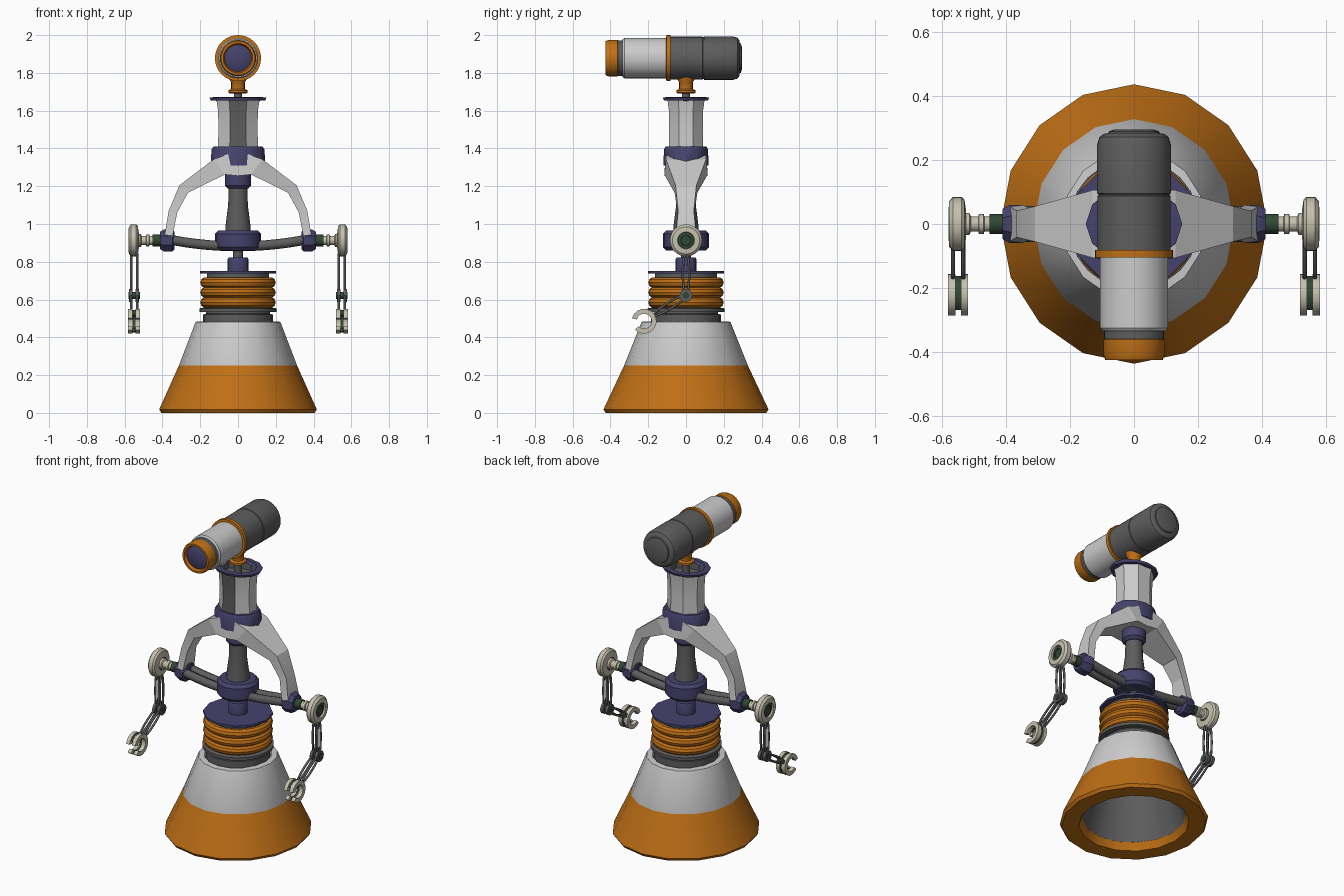
import bpy, bmesh, math
from math import pi, cos, sin

if "Cube" in bpy.data.objects:
    bpy.data.objects.remove(bpy.data.objects["Cube"])


def material(name, r, g, b):
    m = bpy.data.materials.new(name)
    m.diffuse_color = (r, g, b, 1)
    m.use_nodes = True
    m.node_tree.nodes["Principled BSDF"].inputs["Base Color"].default_value = m.diffuse_color
    return m


ORANGE = material("orange", 0.52, 0.16, 0.008)
DARK = material("dark_grey", 0.11, 0.11, 0.11)
WHITE = material("off_white", 0.68, 0.68, 0.68)
BLUE = material("navy", 0.06, 0.055, 0.15)
CREAM = material("cream", 0.56, 0.53, 0.42)
GREEN = material("dark_green", 0.03, 0.065, 0.035)


def finish(name, bm, mat, angle=32):
    bmesh.ops.recalc_face_normals(bm, faces=bm.faces)
    me = bpy.data.meshes.new(name)
    bm.to_mesh(me)
    bm.free()
    me.materials.append(mat)
    me.shade_smooth()
    me.set_sharp_from_angle(angle=math.radians(angle))
    ob = bpy.data.objects.new(name, me)
    bpy.context.collection.objects.link(ob)
    return ob


def lathe(name, profile, mat, n=16, axis="Z", loc=(0, 0, 0), sx=1, sy=1, side=1, phase=0, ring=False):
    """Turn (radius, distance) points round an axis; ring keeps the centre open."""
    if not ring:
        profile = [(0, profile[0][1])] + profile + [(0, profile[-1][1])]
    bm = bmesh.new()
    rows = []
    for r, t in profile:
        row = []
        for i in range(n if r else 1):
            a = 2 * pi * i / n + phase
            u, v, t2 = r * sx * cos(a), r * sy * sin(a), t * side
            p = {"Z": (u, v, t2), "Y": (u, t2, v), "X": (t2, u, v)}[axis]
            row.append(bm.verts.new([p[k] + loc[k] for k in range(3)]))
        rows.append(row)
    for k, a in enumerate(rows):
        b = rows[(k + 1) % len(rows)]
        if len(a) == len(b) == 1:
            continue
        for i in range(n):
            j = (i + 1) % n
            quad = [a[i % len(a)], a[j % len(a)], b[j % len(b)], b[i % len(b)]]
            bm.faces.new(list(dict.fromkeys(quad)))
    return finish(name, bm, mat)


def tube(name, pts, radius, mat, closed=False):
    cu = bpy.data.curves.new(name, "CURVE")
    cu.dimensions = "3D"
    cu.bevel_depth, cu.bevel_resolution, cu.use_fill_caps = radius, 2, True
    sp = cu.splines.new("POLY")
    sp.points.add(len(pts) - 1)
    for q, p in zip(sp.points, pts):
        q.co = (*p, 1)
    sp.use_cyclic_u = closed
    sp.use_smooth = True
    cu.materials.append(mat)
    ob = bpy.data.objects.new(name, cu)
    bpy.context.collection.objects.link(ob)


def claw_plate(name, x, half, centre, r_in, r_out, gap_at, gap, mat, n=14):
    """C-shaped plate in the YZ plane with an opening."""
    bm = bmesh.new()
    rows = []
    for i in range(n + 1):
        a = gap_at + gap + (2 * pi - 2 * gap) * i / n
        rows.append([bm.verts.new((x + h, centre[0] + r * cos(a), centre[1] + r * sin(a)))
                     for r, h in ((r_in, -half), (r_out, -half), (r_out, half), (r_in, half))])
    for a, b in zip(rows, rows[1:]):
        for k in range(4):
            bm.faces.new((a[k], a[(k + 1) % 4], b[(k + 1) % 4], b[k]))
    bm.faces.new(rows[0])
    bm.faces.new(rows[-1])
    finish(name, bm, mat)


# Flared base, open underneath
OVAL = 0.955
lathe("base_skirt", [(.425, 0), (.437, .018), (.328, .25), (.318, .25), (.36, .12), (.305, .045), (.325, 0)],
      ORANGE, sx=OVAL, ring=True)
lathe("base_cone", [(.31, .04), (.328, .25), (.235, .482), (.2, .485), (.19, .46)], WHITE, sx=OVAL, ring=True)
lathe("base_liner", [(.2, .47), (.19, .46), (.306, .045), (.314, .045), (.2, .465)], DARK, sx=OVAL, ring=True)
lathe("base_roof", [(.21, .455), (.21, .47)], DARK, sx=OVAL)

# Bellows and waist
lathe("waist_lower_disc", [(.185, .46), (.185, .52), (.17, .525), (.17, .535)], DARK, n=24)
lathe("waist_upper_disc", [(.205, .535), (.205, .553), (.16, .56)], DARK, n=24)
lathe("bellows_core", [(.165, .55), (.165, .74)], DARK, n=24)
for k in range(3):
    z = .585 + .0525 * k
    lathe(f"bellows_ring_{k + 1}",
          [(.17 + .03 * cos(2 * pi * i / 10), z + .029 * sin(2 * pi * i / 10)) for i in range(10)],
          ORANGE, n=28, ring=True)
lathe("waist_plate", [(.15, .71), (.15, .738), (.2, .738), (.2, .752)], BLUE, n=12)
lathe("waist_socket", [(.056, .75), (.056, .81), (.05, .822)], BLUE)
lathe("waist_rod", [(.026, .81), (.026, .88)], DARK)
lathe("hub", [(.105, .86), (.122, .878), (.122, .948), (.105, .966)], BLUE)
lathe("spine", [(.068, .96), (.065, 1.0), (.052, 1.1), (.05, 1.2)], DARK, n=12)
lathe("spine_collar", [(.055, 1.188), (.07, 1.205), (.07, 1.27)], BLUE)

# Cross arms: a pair of tubes dipping through the hub
for k, y in enumerate((-.03, .03)):
    tube(f"cross_tube_{k + 1}", [(x / 20, y, .882 + .033 * (x / 7) ** 2) for x in range(-7, 8)], .026, DARK)

# Shoulder arch, lofted from (outer x,z, inner x,z, half depth) stations
HALF = [(0, 1.39, 0, 1.255, .115), (.13, 1.342, .07, 1.262, .115), (.31, 1.205, .265, 1.165, .06),
        (.367, 1.07, .322, 1.06, .045), (.39, .93, .347, .93, .06)]
bm = bmesh.new()
rows = []
for s, stations in ((-1, HALF[:0:-1]), (1, HALF)):
    for ox, oz, ix, iz, d in stations:
        rows.append([bm.verts.new(p) for p in
                     ((s * ox, -d * .92, oz), (s * ox, d * .92, oz), (s * ix, d, iz), (s * ix, -d, iz))])
for a, b in zip(rows, rows[1:]):
    for k in range(4):
        bm.faces.new((a[k], a[(k + 1) % 4], b[(k + 1) % 4], b[k]))
bm.faces.new(rows[0])
bm.faces.new(rows[-1])
finish("shoulder_arch", bm, WHITE, 15)

# Upper column with a dark front panel
lathe("column_collar", [(.145, 1.31), (.14, 1.395), (.13, 1.41)], BLUE, n=12, sy=.83)
column = lathe("column", [(.115, 1.4), (.112, 1.5), (.114, 1.6), (.124, 1.66), (.1, 1.66), (.095, 1.6), (.095, 1.4)],
               WHITE, n=8, sy=.86, phase=pi / 8, ring=True)
column.data.materials.append(DARK)
for f in column.data.polygons:
    if f.normal.y < -.9 or math.hypot(f.center.x, f.center.y) < .092 and f.normal.dot(f.center) < 1e-3 + f.normal.z * f.center.z:
        f.material_index = 1
lathe("column_floor", [(.1, 1.58), (.1, 1.62)], DARK, n=8, sy=.86, phase=pi / 8)
lathe("column_rim", [(.112, 1.652), (.145, 1.655), (.151, 1.67), (.115, 1.672), (.1, 1.655)],
      BLUE, n=12, sy=.81, ring=True)

# Neck
lathe("neck_rod", [(.022, 1.6), (.022, 1.7)], DARK)
lathe("neck", [(.04, 1.69), (.05, 1.695), (.05, 1.708), (.036, 1.715), (.036, 1.75), (.055, 1.78), (.055, 1.8)], ORANGE)

# Head: a barrel lying along y, with a recessed lens at the front
HEAD = dict(axis="Y", loc=(0, 0, 1.878), n=32)
lathe("head_barrel", [(.1, -.335), (.107, -.325), (.107, -.09)], WHITE, **HEAD)
lathe("head_ring", [(.1, -.106), (.122, -.104), (.122, -.082), (.1, -.08)], ORANGE, ring=True, **HEAD)
lathe("head_housing", [(.114, -.085), (.114, .088), (.111, .09), (.111, .094), (.115, .096), (.115, .25),
                       (.108, .272), (.095, .282), (.08, .284), (.078, .29), (.06, .296)], DARK, **HEAD)
lathe("head_step", [(.094, -.36), (.094, -.33)], DARK, **HEAD)
lathe("head_cap", [(.088, -.355), (.096, -.362), (.096, -.41), (.09, -.425), (.078, -.425), (.07, -.405), (.07, -.355)],
      ORANGE, ring=True, **HEAD)
lathe("lens", [(.071, -.38), (.071, -.408), (.05, -.417), (.025, -.421)], BLUE, **HEAD)

# Arms, one per side
Z = .913
JOINT, HAND = (0, .622), (-.222, .485)
for s, tag in ((-1, "left"), (1, "right")):
    arm = dict(axis="X", loc=(0, 0, Z), side=s)
    lathe(f"{tag}_shoulder", [(.048, .335), (.064, .348), (.064, .39), (.05, .412)], BLUE, n=8, phase=pi / 8, **arm)
    lathe(f"{tag}_axle", [(.031, .4), (.031, .452)], GREEN, **arm)
    lathe(f"{tag}_spacer", [(.024, .45), (.024, .468), (.031, .47), (.031, .485), (.024, .487), (.024, .51),
                            (.034, .515), (.034, .53)], CREAM, **arm)
    lathe(f"{tag}_wheel", [(.04, .525), (.075, .53), (.085, .54), (.085, .566), (.072, .578), (.045, .58), (.042, .56)],
          CREAM, n=24, ring=True, **arm)
    lathe(f"{tag}_wheel_hub", [(.043, .528), (.043, .57), (.028, .572), (.026, .566)], GREEN, n=20, **arm)

    # Linked chain: two pairs of slim oval loops
    X = s * .55
    for part, (p, q) in {"upper": ((0, .845), (0, .63)), "lower": (JOINT, (-.17, .517))}.items():
        dy, dz = (q[0] - p[0]) / 2, (q[1] - p[1]) / 2
        size = math.hypot(dy, dz)
        ny, nz = -dz / size * .017, dy / size * .017
        for k, off in enumerate((-.016, .016)):
            loop = []
            for i in range(16):
                c, w = cos(pi * i / 8), sin(pi * i / 8)
                loop.append((X + off, p[0] + dy * (1 + c) + ny * w, p[1] + dz * (1 + c) + nz * w))
            tube(f"{tag}_{part}_link_{k + 1}", loop, .0065, DARK, True)
    at = dict(axis="X", loc=(X, *JOINT))
    lathe(f"{tag}_elbow_pin", [(.018, -.03), (.018, .03)], GREEN, **at)
    for k, off in enumerate((-.017, .017)):
        lathe(f"{tag}_elbow_disc_{k + 1}", [(.034, off - .009), (.034, off + .009)], DARK, **at)

    # Claw: two cream plates with a green core
    for k, off in enumerate((-.02, .02)):
        claw_plate(f"{tag}_claw_{k + 1}", X + off, .0115, HAND, .04, .066, pi + .25, .5, CREAM)
    claw_plate(f"{tag}_claw_core", X, .009, HAND, .042, .06, pi + .25, .9, GREEN)
